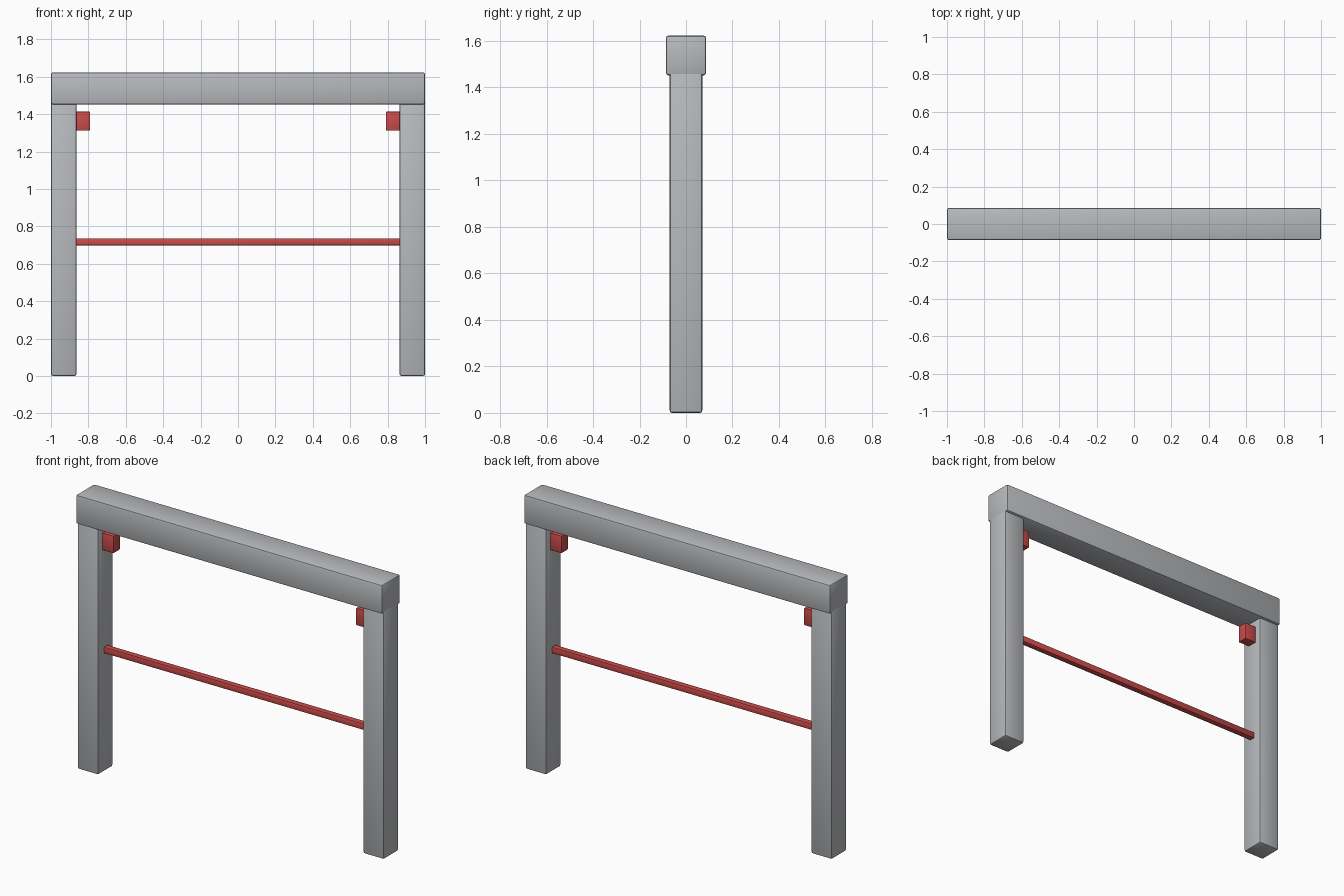
import bpy

if "Cube" in bpy.data.objects:
    bpy.data.objects.remove(bpy.data.objects["Cube"])

def material(name, color):
    m = bpy.data.materials.new(name)
    m.diffuse_color = (*color, 1)
    m.use_nodes = True
    m.node_tree.nodes["Principled BSDF"].inputs["Base Color"].default_value = m.diffuse_color
    return m

grey = material("grey metal", (0.48, 0.49, 0.51))
red = material("red", (0.60, 0.07, 0.07))

def box(name, lo, hi, mat, bevel):
    """Rounded-edge box between two corners."""
    bpy.ops.mesh.primitive_cube_add(size=1, location=[(a + b) / 2 for a, b in zip(lo, hi)])
    ob = bpy.context.object
    ob.name = name
    ob.scale = [b - a for a, b in zip(lo, hi)]
    bpy.ops.object.transform_apply(location=False, rotation=False, scale=True)
    ob.data.materials.append(mat)
    mod = ob.modifiers.new("bevel", 'BEVEL')
    mod.width = bevel
    mod.segments = 2
    bpy.ops.object.modifier_apply(modifier=mod.name)
    bpy.ops.object.shade_smooth_by_angle(angle=0.6)
    return ob

# Top beam
box("top_beam", (-1, -0.086, 1.452), (1, 0.086, 1.623), grey, 0.01)

# Posts and the small blocks on their inner faces
for side, label in ((-1, "left"), (1, "right")):
    def span(a, b):
        return sorted((side * a, side * b))
    x0, x1 = span(0.864, 1.0)
    box(label + "_post", (x0, -0.07, 0), (x1, 0.07, 1.465), grey, 0.01)
    x0, x1 = span(0.791, 0.868)
    box(label + "_sensor_block", (x0, -0.03, 1.312), (x1, 0.03, 1.413), red, 0.003)

# Horizontal bar between the posts
box("cross_bar", (-0.868, -0.018, 0.698), (0.868, 0.018, 0.736), red, 0.006)
